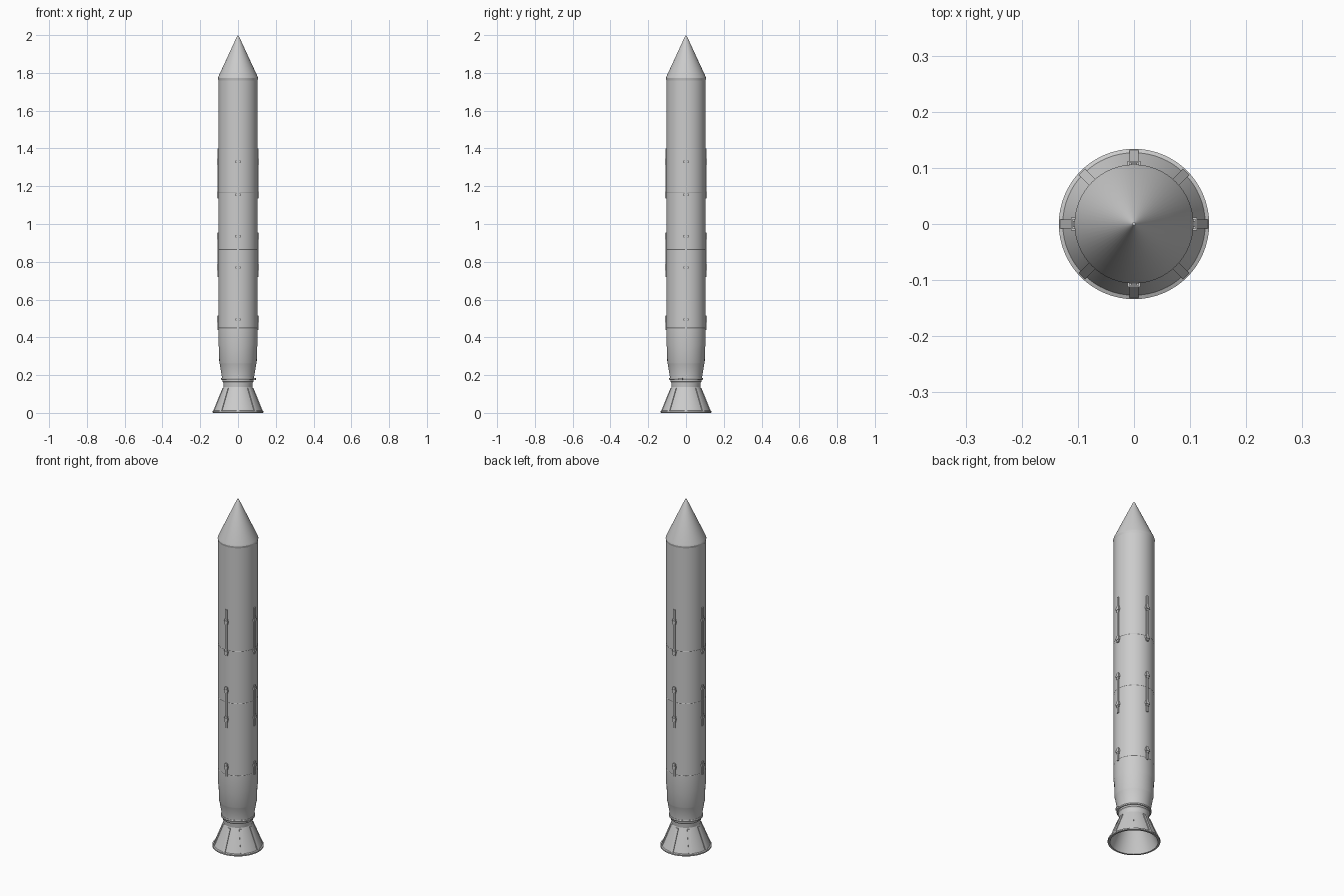
import bpy, bmesh, math
from mathutils import Matrix

if "Cube" in bpy.data.objects:
    bpy.data.objects.remove(bpy.data.objects["Cube"])

grey = bpy.data.materials.new("light_grey")
grey.diffuse_color = (0.6, 0.6, 0.6, 1)
grey.use_nodes = True
grey.node_tree.nodes["Principled BSDF"].inputs["Base Color"].default_value = grey.diffuse_color


def finish(bm, name):
    bmesh.ops.recalc_face_normals(bm, faces=bm.faces)
    mesh = bpy.data.meshes.new(name)
    bm.to_mesh(mesh)
    bm.free()
    mesh.materials.append(grey)
    ob = bpy.data.objects.new(name, mesh)
    bpy.context.collection.objects.link(ob)
    bpy.ops.object.select_all(action='DESELECT')
    ob.select_set(True)
    bpy.context.view_layer.objects.active = ob
    bpy.ops.object.shade_smooth_by_angle(angle=math.radians(25))
    return ob


def lathe(name, profile, segs=64):
    """Revolve (radius, height) points about z; radius 0 becomes a pole."""
    bm = bmesh.new()
    rings = []
    for r, z in profile:
        n = 1 if r == 0 else segs
        rings.append([bm.verts.new((r * math.cos(math.tau * i / segs),
                                    r * math.sin(math.tau * i / segs), z))
                      for i in range(n)])
    for a, b in zip(rings, rings[1:]):
        for i in range(segs):
            j = (i + 1) % segs
            quad = [a[i % len(a)], a[j % len(a)], b[j % len(b)], b[i % len(b)]]
            bm.faces.new(list(dict.fromkeys(quad)))
    return finish(bm, name)


def add_box(bm, angle, r0, r1, width, z0, z1):
    """Box standing on the hull, facing outwards at the given angle."""
    m = (Matrix.Rotation(angle, 4, 'Z')
         @ Matrix.Translation(((r0 + r1) / 2, 0, (z0 + z1) / 2))
         @ Matrix.Diagonal((r1 - r0, width, z1 - z0, 1)))
    bmesh.ops.create_cube(bm, size=1, matrix=m)


# Nose cone
lathe("nose_cone", [(0, 1.758), (0.103, 1.758), (0.106, 1.772), (0.104, 1.78),
                    (0.005, 1.994), (0.003, 1.998), (0, 2.0)])

# Hull sections with shallow seams and a tapered tail
profile = [(0, 1.76), (0.1035, 1.76)]
for seam in (1.165, 0.865, 0.45):
    profile += [(0.1035, seam + 0.002), (0.1025, seam), (0.1035, seam - 0.002)]
profile += [(0.1035, 0.36), (0.101, 0.345), (0.099, 0.265), (0.097, 0.26),
            (0.086, 0.195), (0.086, 0.185), (0, 0.185)]
lathe("hull", profile)

# Gimbal neck, ring and actuator fitting
lathe("engine_neck", [(0, 0.19), (0.082, 0.19), (0.082, 0.165),
                      (0.078, 0.16), (0.075, 0.13), (0, 0.13)])
lathe("neck_ring", [(0.08, 0.186), (0.088, 0.186), (0.090, 0.180),
                    (0.088, 0.174), (0.08, 0.174), (0.08, 0.186)])
bm = bmesh.new()
add_box(bm, math.radians(-18), 0.075, 0.098, 0.022, 0.173, 0.184)
finish(bm, "actuator_fitting")

# Open bell with a rolled rim
lathe("engine_bell", [(0, 0.138), (0.076, 0.138), (0.127, 0.012), (0.134, 0.009),
                      (0.134, 0.002), (0.132, 0.0), (0.122, 0.0),
                      (0.118, 0.012), (0.068, 0.128), (0, 0.128)])

# Eight stiffening ribs following the bell slope
bm = bmesh.new()
for k in range(8):
    turn = Matrix.Rotation(k * math.tau / 8, 3, 'Z')
    section = [(0.072, 0.132), (0.082, 0.132), (0.132, 0.009), (0.122, 0.009)]
    sides = []
    for y in (-0.008, 0.008):
        vs = [bm.verts.new((r, y, z)) for r, z in section]
        for v in vs:
            v.co = turn @ v.co
        sides.append(vs)
        bm.faces.new(vs)
    a, b = sides
    for i in range(4):
        j = (i + 1) % 4
        bm.faces.new([a[i], a[j], b[j], b[i]])
finish(bm, "bell_ribs")

# Four lines of attachment rails, each carrying clamps
rails = [(1.135, 1.40, (1.33, 1.155)), (0.72, 0.955, (0.935, 0.77)),
         (0.44, 0.515, (0.495,))]
for n, (z0, z1, clamps) in enumerate(rails, 1):
    bm = bmesh.new()
    for k in range(4):
        ang = k * math.pi / 2
        add_box(bm, ang, 0.100, 0.109, 0.011, z0, z1)
        for z in clamps:
            add_box(bm, ang, 0.100, 0.110, 0.017, z - 0.017, z + 0.017)
            add_box(bm, ang, 0.100, 0.112, 0.024, z - 0.006, z + 0.006)
    finish(bm, f"attachment_rails_{n}")
